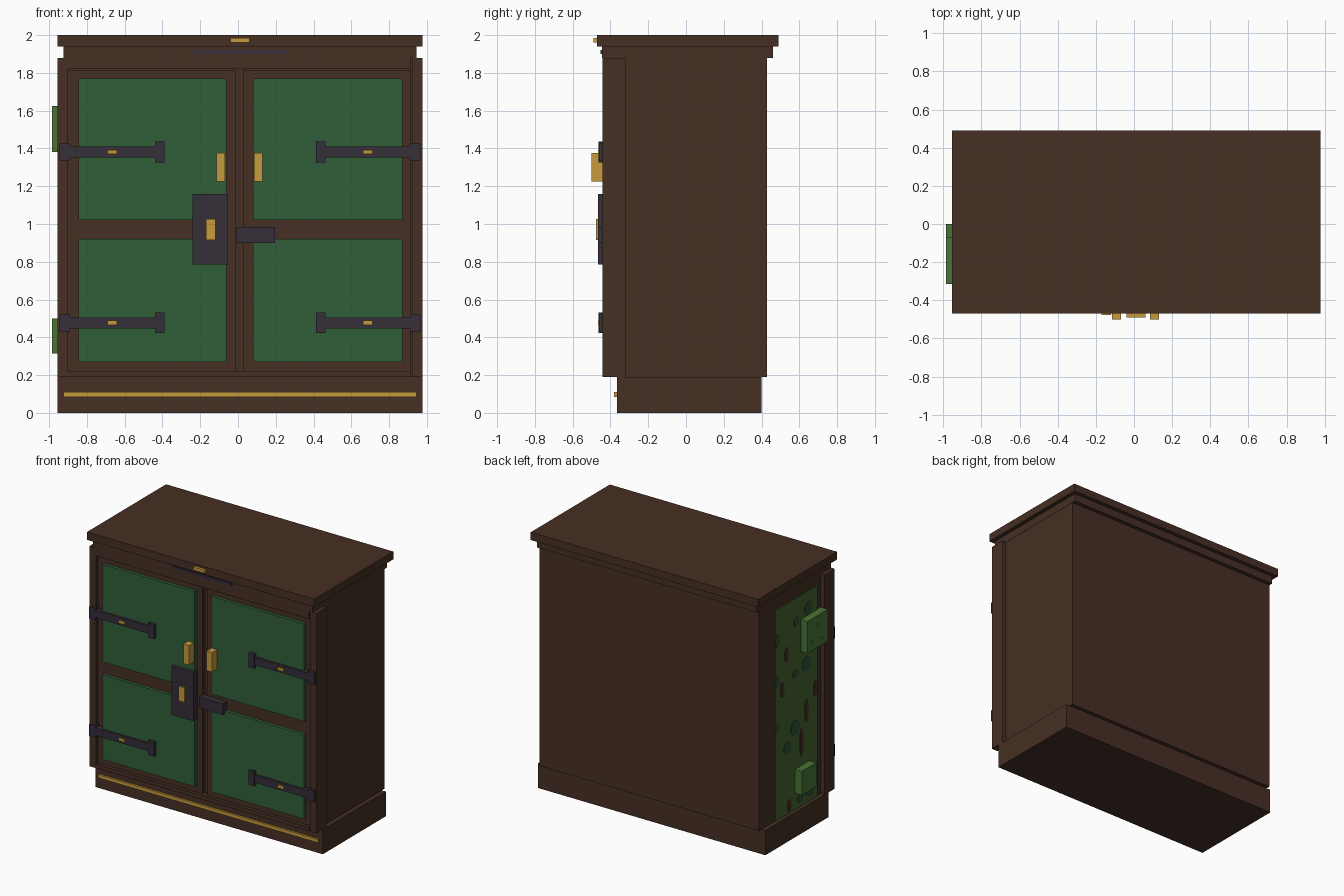
import bpy
import math

if "Cube" in bpy.data.objects:
    bpy.data.objects.remove(bpy.data.objects["Cube"])


def colour(name, r, g, b):
    def lin(v):
        v /= 255
        return v / 12.92 if v <= 0.04045 else ((v + 0.055) / 1.055) ** 2.4
    m = bpy.data.materials.new(name)
    m.diffuse_color = (lin(r), lin(g), lin(b), 1)
    m.use_nodes = True
    m.node_tree.nodes["Principled BSDF"].inputs["Base Color"].default_value = m.diffuse_color
    return m


WOOD = colour("dark_wood", 70, 47, 36)
GREEN = colour("painted_green", 48, 94, 57)
IRON = colour("dark_iron", 54, 46, 56)
BRASS = colour("brass", 198, 155, 60)
MOSS = colour("moss", 66, 98, 44)
MOSS_LIGHT = colour("light_moss", 74, 116, 54)
MOSS_DARK = colour("dark_moss", 46, 80, 50)
ROT = colour("rotten_wood", 74, 46, 38)

CX = 0.011  # symmetry plane of the cabinet


def mesh_object(name, verts, faces, mat):
    me = bpy.data.meshes.new(name)
    me.from_pydata(verts, [], faces)
    me.materials.append(mat)
    ob = bpy.data.objects.new(name, me)
    bpy.context.collection.objects.link(ob)
    return ob


def box(name, x, y, z, mat):
    verts = [(a, b, c) for a in x for b in y for c in z]
    faces = [(0, 1, 3, 2), (4, 6, 7, 5), (0, 4, 5, 1),
             (2, 3, 7, 6), (0, 2, 6, 4), (1, 5, 7, 3)]
    return mesh_object(name, verts, faces, mat)


def pair(name, x, y, z, mat):
    """Box on the left plus its mirror on the right."""
    box(name + "_left", x, y, z, mat)
    box(name + "_right", (2 * CX - x[1], 2 * CX - x[0]), y, z, mat)


def spot(name, x, y, z, ry, rz, mat, depth=0.004, n=8):
    """Thin many-sided plate facing -x."""
    ring = [(y + ry * math.cos(math.tau * i / n + 0.39),
             z + rz * math.sin(math.tau * i / n + 0.39)) for i in range(n)]
    verts = [(x, a, b) for a, b in ring] + [(x - depth, a, b) for a, b in ring]
    faces = [tuple(range(n)), tuple(reversed(range(n, 2 * n)))]
    faces += [(i, i + n, (i + 1) % n + n, (i + 1) % n) for i in range(n)]
    return mesh_object(name, verts, faces, mat)


# Carcass
box("plinth", (-0.955, 0.977), (-0.365, 0.40), (0, 0.19), WOOD)
box("body", (-0.921, 0.943), (-0.385, 0.43), (0.19, 1.88), WOOD)
box("cornice", (-0.923, 0.945), (-0.445, 0.46), (1.88, 1.94), WOOD)
box("top_slab", (-0.955, 0.977), (-0.47, 0.49), (1.94, 2.0), WOOD)

# Face frame
pair("frame_stile", (-0.955, -0.90), (-0.442, -0.32), (0.19, 1.88), WOOD)
box("frame_top_rail", (-0.90, 0.915), (-0.442, -0.32), (1.82, 1.88), WOOD)
box("frame_bottom_rail", (-0.90, 0.915), (-0.442, -0.32), (0.19, 0.22), WOOD)

# Doors with raised panels
for side, door_x, panel_x in (("left", (-0.90, -0.01), (-0.845, -0.06)),
                              ("right", (0.03, 0.915), (0.08, 0.87))):
    box("door_" + side, door_x, (-0.415, -0.36), (0.22, 1.815), WOOD)
    for level, z in (("lower", (0.27, 0.92)), ("upper", (1.02, 1.77))):
        box(f"door_panel_{level}_{side}", panel_x, (-0.44, -0.40), z, GREEN)

# Strap hinges
for level, z in (("lower", 0.477), ("upper", 1.381)):
    pair("hinge_strap_" + level, (-0.92, -0.41), (-0.457, -0.41),
         (z - 0.029, z + 0.029), IRON)
    pair("hinge_tip_" + level, (-0.44, -0.39), (-0.463, -0.41),
         (z - 0.055, z + 0.055), IRON)
    pair("hinge_knuckle_" + level, (-0.945, -0.89), (-0.46, -0.41),
         (z - 0.045, z + 0.045), IRON)
    pair("hinge_rivet_" + level, (-0.69, -0.64), (-0.467, -0.44),
         (z - 0.011, z + 0.011), BRASS)

# Handles, lock and latch
box("handle_left", (-0.115, -0.068), (-0.50, -0.41), (1.225, 1.375), BRASS)
box("handle_right", (0.084, 0.131), (-0.50, -0.41), (1.225, 1.375), BRASS)
box("lock_plate", (-0.24, -0.053), (-0.465, -0.41), (0.785, 1.16), IRON)
box("keyhole_plate", (-0.17, -0.12), (-0.477, -0.45), (0.915, 1.027), BRASS)
box("latch", (-0.008, 0.196), (-0.465, -0.41), (0.90, 0.985), IRON)

# Trim
box("plinth_strip", (-0.925, 0.945), (-0.38, -0.36), (0.085, 0.11), BRASS)
box("top_plate", (-0.04, 0.06), (-0.49, -0.46), (1.96, 1.985), BRASS)
box("cornice_plate", (-0.24, 0.26), (-0.452, -0.44), (1.90, 1.922), IRON)

# Overgrown left side
box("moss_panel", (-0.927, -0.915), (-0.27, 0.24), (0.19, 1.81), MOSS)
box("moss_block_upper", (-0.985, -0.92), (-0.315, -0.07), (1.38, 1.625), MOSS_LIGHT)
box("moss_block_lower", (-0.985, -0.92), (-0.175, 0.0), (0.315, 0.50), MOSS_LIGHT)

# Dark moss patches
patches = [(-0.016, 1.63), (0.215, 1.57), (-0.138, 1.26), (-0.004, 1.23),
           (0.215, 1.25), (0.0, 0.82), (0.215, 0.89), (0.094, 0.70),
           (-0.187, 0.28), (-0.065, 0.255), (-0.16, 1.68)]
for i, (y, z) in enumerate(patches):
    r = 0.035 + 0.012 * (i % 3)
    spot(f"moss_patch_{i}", -0.926, y, z, min(r, 0.24 - y + 0.005), r, MOSS_DARK)
for i, (y, z) in enumerate([(-0.13, 1.45), (-0.25, 1.43), (-0.2, 1.55)]):
    spot(f"block_patch_{i}", -0.984, y, z, 0.013, 0.014, MOSS_DARK, 0.002)

# Long bare wood patches
bare = [(0.105, 1.42, 0.06), (0.155, 1.17, 0.06), (-0.138, 0.90, 0.09),
        (-0.077, 0.68, 0.11), (-0.245, 1.03, 0.06), (0.07, 0.25, 0.05)]
for i, (y, z, h) in enumerate(bare):
    spot(f"bare_patch_{i}", -0.926, y, z, 0.022, h, ROT, 0.005)
